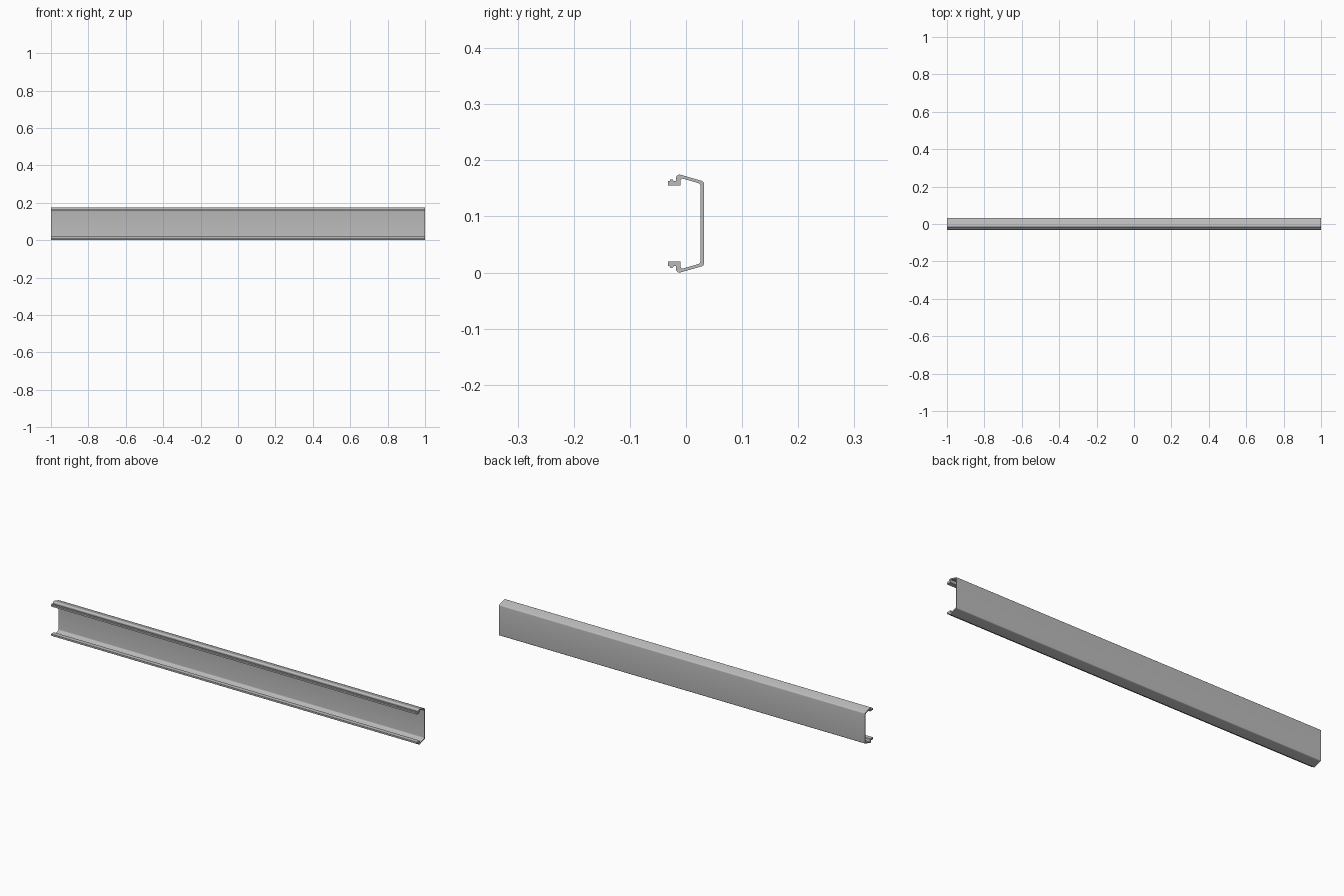
import bpy
import bmesh
from mathutils import Vector

old = bpy.data.objects.get("Cube")
if old:
    bpy.data.objects.remove(old, do_unlink=True)

LENGTH = 2.0
HEIGHT = 0.174

# Bare aluminium colour
metal = bpy.data.materials.new("light_grey_metal")
metal.use_nodes = True
colour = (0.5, 0.5, 0.5, 1.0)
metal.diffuse_color = colour
metal.node_tree.nodes["Principled BSDF"].inputs["Base Color"].default_value = colour

# Upper half of the channel section: (y, z, corner radius)
half_section = [
    (0.032, 0.162, 0.004),    # outer web corner
    (-0.013, 0.175, 0.004),   # sloped flange crest
    (-0.018, 0.170, 0.002),
    (-0.018, 0.163, 0),       # groove beside the lip bead
    (-0.022, 0.163, 0),
    (-0.024, 0.166, 0.001),   # lip bead
    (-0.028, 0.166, 0.001),
    (-0.029, 0.163, 0),
    (-0.032, 0.163, 0),       # lip nose
    (-0.032, 0.155, 0),
    (-0.010, 0.155, 0),       # lip underside
    (-0.010, 0.164, 0.002),
    (-0.007, 0.1675, 0.002),  # inner flange
    (0.026, 0.158, 0.005),    # inner web corner
]


def rounded(points, steps=4):
    """Replace each corner that has a radius by a short curve."""
    result = []
    for i, (y, z, r) in enumerate(points):
        p = Vector((y, z))
        if r == 0:
            result.append(p)
            continue
        before = Vector(points[i - 1][:2])
        after = Vector(points[(i + 1) % len(points)][:2])
        a = p + (before - p).normalized() * min(r, (before - p).length * 0.45)
        b = p + (after - p).normalized() * min(r, (after - p).length * 0.45)
        for k in range(steps + 1):
            t = k / steps
            result.append(a * (1 - t) ** 2 + p * 2 * t * (1 - t) + b * t ** 2)
    return result


# Mirror the half section about mid height
lower = [(y, HEIGHT - z, r) for y, z, r in reversed(half_section)]
section = rounded(half_section + lower)

# Extrude the section along the rail
bm = bmesh.new()
end = bm.faces.new([bm.verts.new((-LENGTH / 2, p.x, p.y)) for p in section])
extruded = bmesh.ops.extrude_face_region(bm, geom=[end], use_keep_orig=True)
moved = [v for v in extruded["geom"] if isinstance(v, bmesh.types.BMVert)]
bmesh.ops.translate(bm, verts=moved, vec=(LENGTH, 0, 0))
bmesh.ops.recalc_face_normals(bm, faces=bm.faces)

# Rest the rail on the ground
low = min(v.co.z for v in bm.verts)
bmesh.ops.translate(bm, verts=bm.verts, vec=(0, 0, -low))

mesh = bpy.data.meshes.new("channel_rail")
bm.to_mesh(mesh)
bm.free()
mesh.materials.append(metal)
rail = bpy.data.objects.new("channel_rail", mesh)
bpy.context.collection.objects.link(rail)

# Smooth the bends, keep the folds sharp
bpy.ops.object.select_all(action="DESELECT")
rail.select_set(True)
bpy.context.view_layer.objects.active = rail
bpy.ops.object.shade_smooth_by_angle(angle=0.5)
